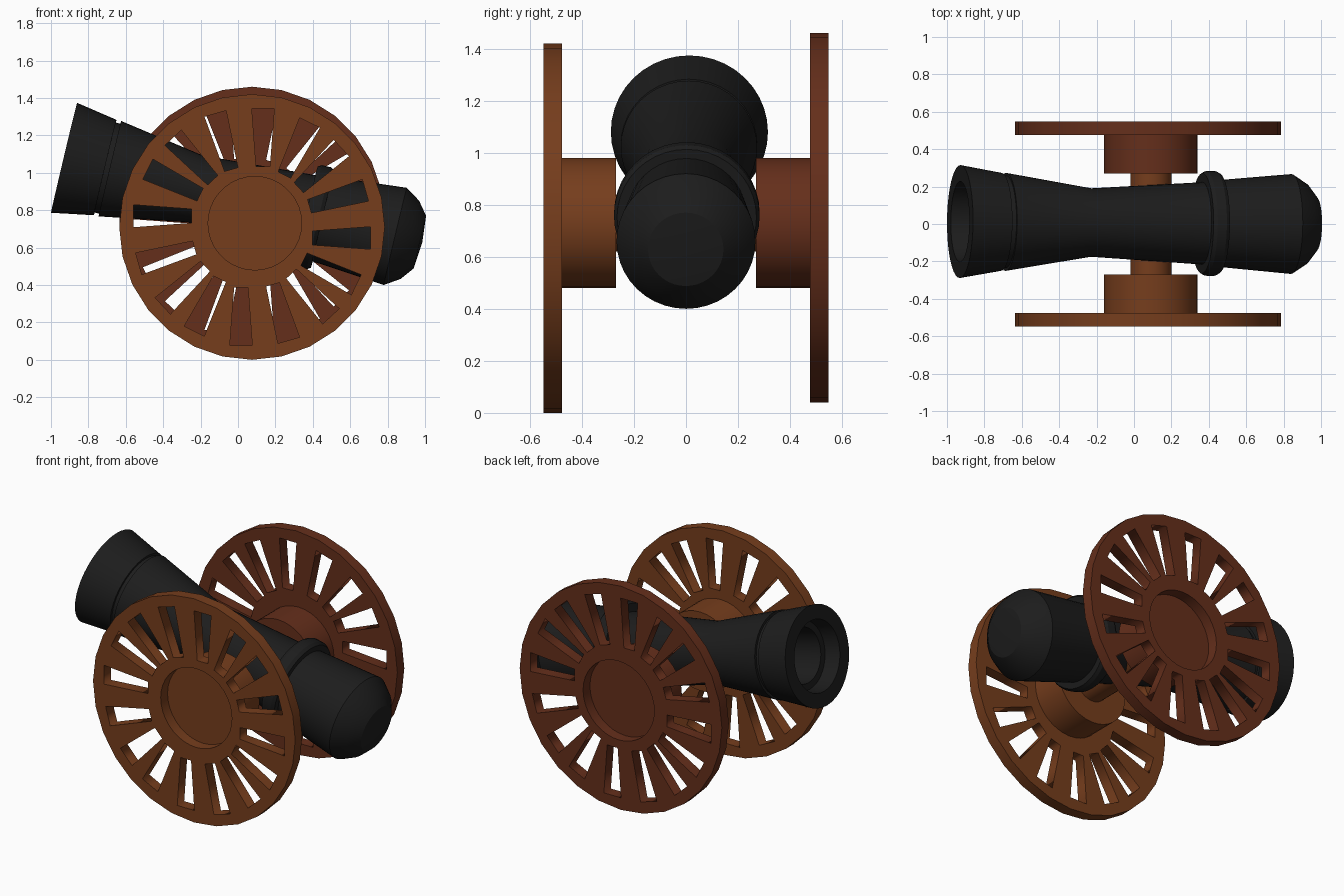
import bpy, bmesh, math
from mathutils import Vector

if "Cube" in bpy.data.objects:
    bpy.data.objects.remove(bpy.data.objects["Cube"])

def material(name, rgb):
    m = bpy.data.materials.new(name)
    m.diffuse_color = (*rgb, 1)
    m.use_nodes = True
    m.node_tree.nodes["Principled BSDF"].inputs["Base Color"].default_value = m.diffuse_color
    return m

IRON = material("iron", (0.012, 0.012, 0.012))
WOOD = material("wood", (0.18, 0.047, 0.012))
DARK_WOOD = material("dark_wood", (0.13, 0.028, 0.011))
HUB = Vector((0.09, 0, 0.73))

def smooth(ob, angle):
    bpy.ops.object.select_all(action='DESELECT')
    ob.select_set(True)
    bpy.context.view_layer.objects.active = ob
    bpy.ops.object.shade_smooth_by_angle(angle=math.radians(angle))

def mesh_object(name, bm, mat):
    bmesh.ops.recalc_face_normals(bm, faces=bm.faces)
    me = bpy.data.meshes.new(name)
    bm.to_mesh(me)
    bm.free()
    me.materials.append(mat)
    ob = bpy.data.objects.new(name, me)
    bpy.context.collection.objects.link(ob)
    return ob

def cylinder(name, r, y0, y1, mat):
    bm = bmesh.new()
    bmesh.ops.create_cone(bm, cap_ends=True, segments=36, radius1=r, radius2=r, depth=y1 - y0)
    ob = mesh_object(name, bm, mat)
    ob.location = HUB + Vector((0, (y0 + y1) / 2, 0))
    ob.rotation_euler.x = math.pi / 2
    smooth(ob, 30)

def polar(r, deg):
    return Vector((math.cos(math.radians(deg)), math.sin(math.radians(deg)))) * r

def ring(r, n, c=Vector((0, 0))):
    return [c + polar(r, 360 * i / n) for i in range(n)]

# Wheel outline: rim, hub hole and four repeated sets of four tapered slots
RIM_C = Vector((-0.015, -0.02))
loops = [ring(0.71, 28, RIM_C), ring(0.25, 36)]
for quarter in range(4):
    for pos, heading in ((18.6, 16), (41, 43), (60, 64), (83, 90)):
        c = RIM_C + polar(0.482, pos + 90 * quarter)
        d = polar(1, heading + 90 * quarter)
        n = Vector((-d.y, d.x))
        loops.append([c + d * a + n * b for a, b in
                      ((-0.155, -0.037), (0.155, -0.06), (0.155, 0.06), (-0.155, 0.037))])

def wheel(name, side, mat):
    cu = bpy.data.curves.new(name, 'CURVE')
    cu.dimensions = '2D'
    cu.fill_mode = 'BOTH'
    cu.extrude = 0.035
    for pts in loops:
        sp = cu.splines.new('POLY')
        sp.points.add(len(pts) - 1)
        for p, q in zip(sp.points, pts):
            p.co = (q.x, q.y, 0, 1)
        sp.use_cyclic_u = True
    cu.materials.append(mat)
    ob = bpy.data.objects.new(name, cu)
    bpy.context.collection.objects.link(ob)
    ob.location = HUB + Vector((0, side * 0.512, 0))
    ob.rotation_euler.x = -side * math.pi / 2
    bpy.ops.object.select_all(action='DESELECT')
    ob.select_set(True)
    bpy.context.view_layer.objects.active = ob
    bpy.ops.object.convert(target='MESH')

wheel("front_wheel", -1, WOOD)
wheel("back_wheel", 1, DARK_WOOD)

# Hubs and axle
cylinder("front_hub", 0.25, -0.478, -0.27, WOOD)
cylinder("back_hub", 0.25, 0.27, 0.478, DARK_WOOD)
cylinder("axle", 0.11, -0.28, 0.28, WOOD)

# Barrel: lathed profile (distance from muzzle, radius), starting inside the bore
profile = [(0.35, 0), (0.35, 0.16), (0.1, 0.165), (0.1, 0.205), (0, 0.215), (0, 0.302),
           (0.226, 0.262), (0.226, 0.247), (0.252, 0.247), (0.252, 0.262), (0.72, 0.183),
           (1.33, 0.22), (1.33, 0.268), (1.35, 0.28), (1.40, 0.28), (1.42, 0.268),
           (1.42, 0.232), (1.82, 0.267), (1.90, 0.215), (1.955, 0.145), (1.968, 0)]
N = 40
bm = bmesh.new()
rows = []
for s, r in profile:
    if r == 0:
        rows.append([bm.verts.new((0, 0, s))] * N)
    else:
        rows.append([bm.verts.new((p.x, p.y, s)) for p in ring(r, N)])
for a, b in zip(rows, rows[1:]):
    for i in range(N):
        j = (i + 1) % N
        bm.faces.new(dict.fromkeys((a[i], a[j], b[j], b[i])))
barrel = mesh_object("barrel", bm, IRON)
barrel.location = (-0.93, 0.013, 1.08)
barrel.rotation_euler = Vector((1.77, -0.013, -0.42)).to_track_quat('Z', 'Y').to_euler()
smooth(barrel, 25)
